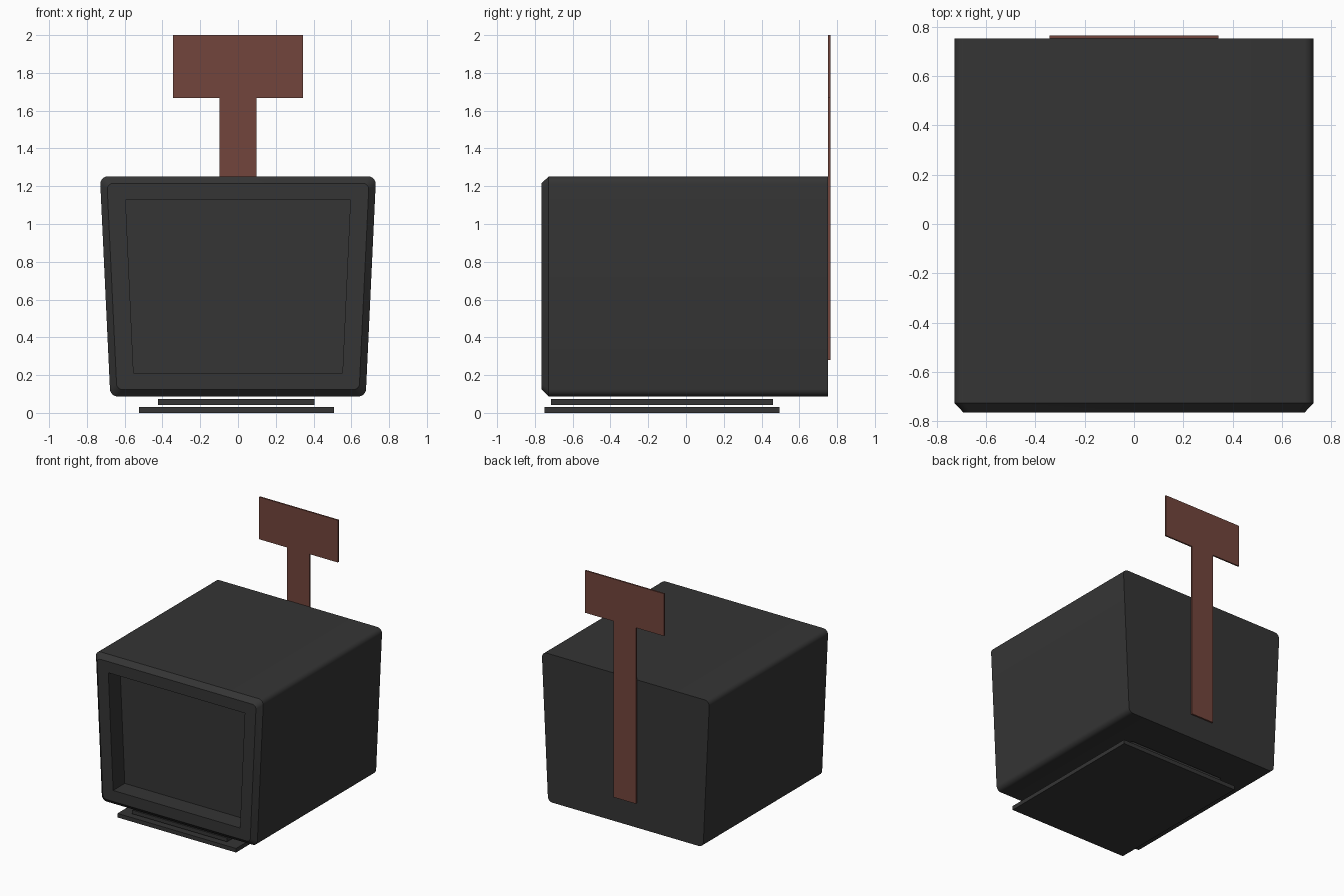
import bpy, bmesh, math

if "Cube" in bpy.data.objects:
    bpy.data.objects.remove(bpy.data.objects["Cube"])


def material(name, rgb):
    mat = bpy.data.materials.new(name)
    mat.diffuse_color = (*rgb, 1)
    mat.use_nodes = True
    mat.node_tree.nodes["Principled BSDF"].inputs["Base Color"].default_value = mat.diffuse_color
    return mat


CHARCOAL = material("charcoal", (0.035, 0.035, 0.035))
BROWN = material("brown", (0.17, 0.06, 0.045))


def finish(name, bm, mat):
    bmesh.ops.remove_doubles(bm, verts=bm.verts, dist=1e-5)
    bmesh.ops.recalc_face_normals(bm, faces=bm.faces)
    mesh = bpy.data.meshes.new(name)
    bm.to_mesh(mesh)
    bm.free()
    mesh.materials.append(mat)
    obj = bpy.data.objects.new(name, mesh)
    bpy.context.collection.objects.link(obj)
    return obj


def trapezoid_loop(bm, y, top, bottom, z0, z1, r, steps=6):
    """Rounded trapezoid outline; top and bottom are half widths."""
    corners = ((top - r, z1 - r, 0), (r - top, z1 - r, 90),
               (r - bottom, z0 + r, 180), (bottom - r, z0 + r, 270))
    loop = []
    for cx, cz, start in corners:
        for i in range(steps + 1):
            a = math.radians(start + 90 * i / steps)
            loop.append(bm.verts.new((cx + r * math.cos(a), y, cz + r * math.sin(a))))
    return loop


def box(name, x0, x1, y0, y1, z0, z1, mat):
    bm = bmesh.new()
    bmesh.ops.create_cube(bm, size=1)
    for v in bm.verts:
        v.co = (x1 if v.co.x > 0 else x0, y1 if v.co.y > 0 else y0, z1 if v.co.z > 0 else z0)
    return finish(name, bm, mat)


# Casing: back, straight sides, chamfered front rim, recessed screen
bm = bmesh.new()
sections = (
    (0.752, 0.729, 0.678, 0.087, 1.252, 0.04),
    (-0.727, 0.729, 0.678, 0.087, 1.252, 0.04),
    (-0.765, 0.692, 0.643, 0.124, 1.215, 0.03),
    (-0.765, 0.595, 0.553, 0.211, 1.127, 0.0),
    (-0.62, 0.595, 0.553, 0.211, 1.127, 0.0),
)
loops = [trapezoid_loop(bm, *s) for s in sections]
for a, b in zip(loops, loops[1:]):
    for i in range(len(a)):
        j = (i + 1) % len(a)
        bm.faces.new((a[i], a[j], b[j], b[i]))
bm.faces.new(loops[0])
bm.faces.new(loops[-1])
casing = finish("casing", bm, CHARCOAL)
bpy.context.view_layer.objects.active = casing
casing.select_set(True)
bpy.ops.object.shade_smooth_by_angle(angle=math.radians(30))

# Stacked foot plates
box("upper_foot_plate", -0.423, 0.405, -0.715, 0.46, 0.043, 0.073, CHARCOAL)
box("lower_foot_plate", -0.525, 0.508, -0.75, 0.495, 0, 0.032, CHARCOAL)

# T-shaped back board: half profile mirrored across x
half = [(0.098, 0.28), (0.098, 1.667), (0.343, 1.667), (0.343, 2.0)]
outline = half + [(-x, z) for x, z in reversed(half)]
bm = bmesh.new()
face = bm.faces.new([bm.verts.new((x, 0.753, z)) for x, z in outline])
ext = bmesh.ops.extrude_face_region(bm, geom=[face])
moved = [v for v in ext["geom"] if isinstance(v, bmesh.types.BMVert)]
bmesh.ops.translate(bm, verts=moved, vec=(0, 0.012, 0))
finish("back_board", bm, BROWN)
